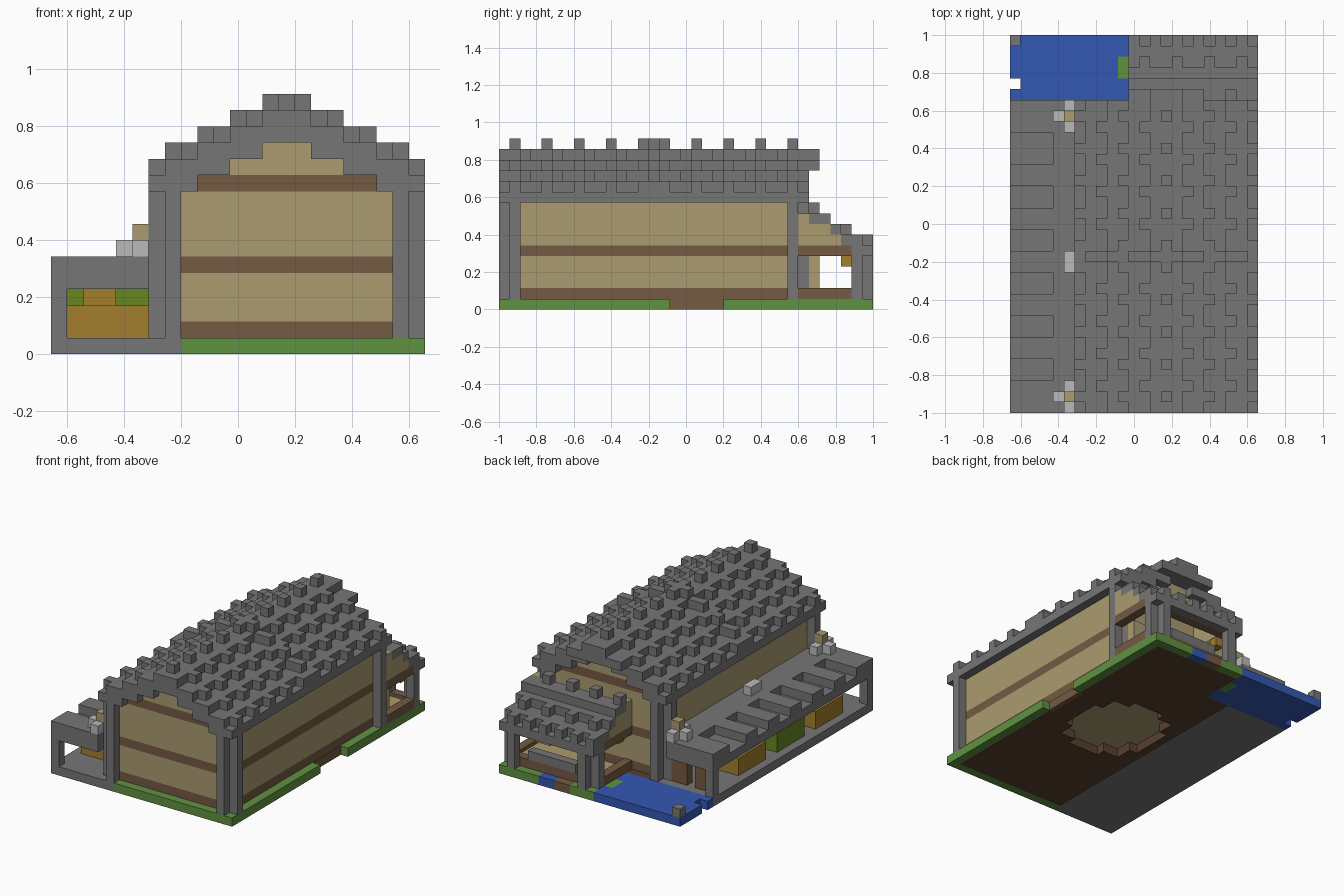
import bpy
import bmesh
from mathutils import Vector

cube = bpy.data.objects.get("Cube")
if cube:
    bpy.data.objects.remove(cube, do_unlink=True)

V = 2 / 35          # size of one block
NX, NY = 23, 35     # footprint in blocks


def linear(c):
    c /= 255
    return c / 12.92 if c < 0.04 else ((c + 0.055) / 1.055) ** 2.4


def material(name, *rgb):
    m = bpy.data.materials.new(name)
    col = [linear(c) for c in rgb] + [1]
    m.diffuse_color = col
    m.use_nodes = True
    m.node_tree.nodes["Principled BSDF"].inputs["Base Color"].default_value = col
    return m


STONE = material("stone grey", 118, 118, 118)
PLASTER = material("plaster tan", 170, 155, 112)
TIMBER = material("timber brown", 117, 90, 67)
DIRT = material("dirt brown", 88, 64, 47)
GRASS = material("grass green", 96, 145, 65)
WATER = material("water blue", 52, 87, 178)
STRAW = material("straw mustard", 162, 127, 45)
LEAF = material("leaf olive", 102, 134, 33)
WHITE = material("lamp white", 186, 186, 186)


def part(name, mat, boxes):
    """One object from boxes given as x0, x1, y0, y1, z0, z1 in blocks."""
    bm = bmesh.new()
    for x0, x1, y0, y1, z0, z1 in boxes:
        made = bmesh.ops.create_cube(bm, size=1)["verts"]
        mid = Vector(((x0 + x1 - NX) / 2, (y0 + y1 - NY) / 2, (z0 + z1) / 2))
        size = Vector((x1 - x0, y1 - y0, z1 - z0))
        for v in made:
            v.co = (mid + v.co * size) * V
    me = bpy.data.meshes.new(name)
    bm.to_mesh(me)
    bm.free()
    me.materials.append(mat)
    ob = bpy.data.objects.new(name, me)
    bpy.context.collection.objects.link(ob)
    return ob


def block(x, y, z, h=1):
    return (x, x + 1, y, y + 1, z, z + h)


def both_x(boxes):
    """Mirror boxes across the house ridge."""
    return boxes + [(29 - b[1], 29 - b[0], *b[2:]) for b in boxes]


def both_y(boxes):
    """Mirror boxes across the middle of the house."""
    return boxes + [(b[0], b[1], 29 - b[3], 29 - b[2], *b[4:]) for b in boxes]


# Ground layer with a stepped pit under the house
def pit(y):
    d = abs(y - 17)
    return 5 if d < 3 else 4 if d < 5 else 2 if d < 6 else 0


soil = []
for y in range(1, 34):
    left = 8 if y < 29 else 11
    right = 21.6 if 16 <= y < 21 else 22
    w = pit(y)
    if w:
        soil += [(left, 14 - w, y, y + 1, 0, 1), (14 + w, right, y, y + 1, 0, 1)]
    else:
        soil.append((left, right, y, y + 1, 0, 1))
part("soil", DIRT, soil)
part("path_edge", TIMBER, [(21.6, 22.1, 16, 21, 0, 1), (14, 16, 34, 35, 0, 1)])
part("grass_border", GRASS, [
    (8, 23, 0, 1, 0, 1), (22, 23, 1, 16, 0, 1), (22, 23, 21, 34, 0, 1),
    (18, 23, 34, 35, 0, 1), (11, 14, 34, 35, 0, 1), (10, 11, 31, 33, 0, 1)])
part("paving", STONE, [(0, 8, 0, 29, 0, 1)])
part("pond", WATER, [
    (1, 10, 29, 35, 0, 1), (0, 1, 29, 30, 0, 1), (0, 1, 31, 35, 0, 1),
    (10, 11, 29, 31, 0, 1), (10, 11, 33, 35, 0, 1), (16, 18, 34, 35, 0, 1)])
part("pond_stone", STONE, [block(0, 34, 1)])
part("house_floor", PLASTER, [(8, 21, 2, 27, 1, 1.2)])


# House walls in plaster and timber bands
def walls(z0, z1):
    return both_x([(7, 8, 2, 27, z0, z1)]) + both_y([(8, 21, 1, 2, z0, z1)])


part("wall_plaster", PLASTER, walls(2, 5) + walls(6, 10))
part("wall_timber", TIMBER, walls(1, 2) + walls(5, 6) + both_y([(9, 20, 1, 2, 10, 11)]))
part("gable_plaster", PLASTER, both_y([(11, 18, 1, 2, 11, 12), (13, 16, 1, 2, 12, 13)]))
part("corner_posts", STONE, both_y(both_x([block(7, 0, 1, 9), block(6, 1, 1, 9)])))

# Main stepped roof: treads, then staggered raised tiles
treads = [(6, 7, 0, 29, 10, 11), (7, 9, 0, 29, 10, 12),
          (9, 11, 0, 29, 11, 13), (11, 13, 0, 29, 12, 14)]
part("main_roof", STONE, both_x(treads) + [
    (13, 16, 0, 29, 13, 15), (11, 13, 29, 30, 13, 14),
    (13, 16, 29, 30, 13, 15), (16, 18, 29, 30, 13, 14)])

rows_a = [y for d in range(1, 14, 3) for y in (14 - d, 14 + d)]
rows_b = [y for d in range(3, 14, 3) for y in (14 - d, 14 + d)]
tiles = []
for k, col in enumerate((6, 8, 10, 12)):
    rows = rows_a if k % 2 == 0 else rows_b
    tiles += [block(col, y, 11 + k) for y in rows + [14]]
    if col > 6:
        tiles.append(block(col - 1, 14, 11 + k))
tiles = both_x(tiles)
tiles += [block(14, y, 15) for y in rows_a] + [(13, 16, 14, 15, 15, 16)]
part("roof_tiles", STONE, tiles)

# Back porch
part("porch_roof", STONE, [
    (11, 23, 29, 31, 8, 9), (11, 23, 31, 32, 7, 8),
    (11, 23, 32, 34, 6, 7), (11, 23, 34, 35, 5, 6)])
steps = ((29, 9, 0), (32, 7, 1), (34, 6, 0))
part("porch_roof_tiles", STONE, [
    block(x, y, z) for y, z, s in steps for x in range(11 + s, 23, 2 + (y < 34))])
part("porch_posts", STONE, [
    block(22, 33, 1, 5), block(21, 34, 1, 4), block(11, 33, 1, 5), block(12, 34, 1, 4)])
sides = ((22, 23), (11, 12))
part("porch_beams", TIMBER,
     [(a, b, 28, 33, z, z + 1) for a, b in sides for z in (1, 5)]
     + [(12, 22, 33, 34, 1, 2), (12, 22, 33, 34, 5, 6)])
part("porch_side_plaster", PLASTER,
     [(a, b, 28, 32, 6, 7) for a, b in sides]
     + [(a, b, 28, 31, 7, 8) for a, b in sides]
     + [(a, b, 28, 29, 8, 9) for a, b in sides])
part("porch_wall_plaster", PLASTER, [(20, 22, 29, 30, 2, 5)])
part("porch_floor", PLASTER, [(12, 22, 29, 33, 1, 1.6)])
part("porch_rail", STONE, [(14, 20, 33, 34, 2, 3)])
part("porch_lanterns", STRAW, [
    block(x, y, 4) for x in (12, 21) for y in (28, 32)])

# Side shed: sheet, raised slats and posts
part("shed_roof", STONE, [(0, 6, 0, 29, 4, 5), (4, 6, 0, 29, 5, 6), (6, 7, 2, 27, 4, 6)])
gaps = [3, 7, 11, 15, 19, 23]
part("shed_slats", STONE, [(0, 4, 0, 3, 5, 6), (0, 4, 26, 29, 5, 6)]
     + [(0, 4, g + 2, g + 4, 5, 6) for g in gaps[:-1]])
part("shed_posts", STONE, [block(0, y, 1, 3) for y in (0, 28)])
part("shed_end_boards", TIMBER, [(1, 3, 27, 28, 1, 4), (4, 6, 27, 28, 1, 4)])


# Stacked bales and hedge in the shed
def heap(y):
    return [(1, 6, y, y + 5, 1, 3), (2, 4, y + 1, y + 4, 3, 4)]


part("straw_bales", STRAW, heap(4) + heap(18))
part("hedge", LEAF, [(1, 6, 11, 16, 1, 4)])

# Lamps on the shed roof
lamps, flames = [], []
for y in (2, 14, 28):
    yc = min(max(y, 1), 27) if y != 2 else 1
    if y == 14:
        lamps.append((5, 6, 13, 15, 6, 7))
        continue
    lamps += [(5, 6, yc - 1, yc + 2, 6, 7), block(4, yc, 6)]
    flames.append(block(5, yc, 7))
part("lamp_bases", WHITE, lamps)
part("lamp_tops", PLASTER, flames)
